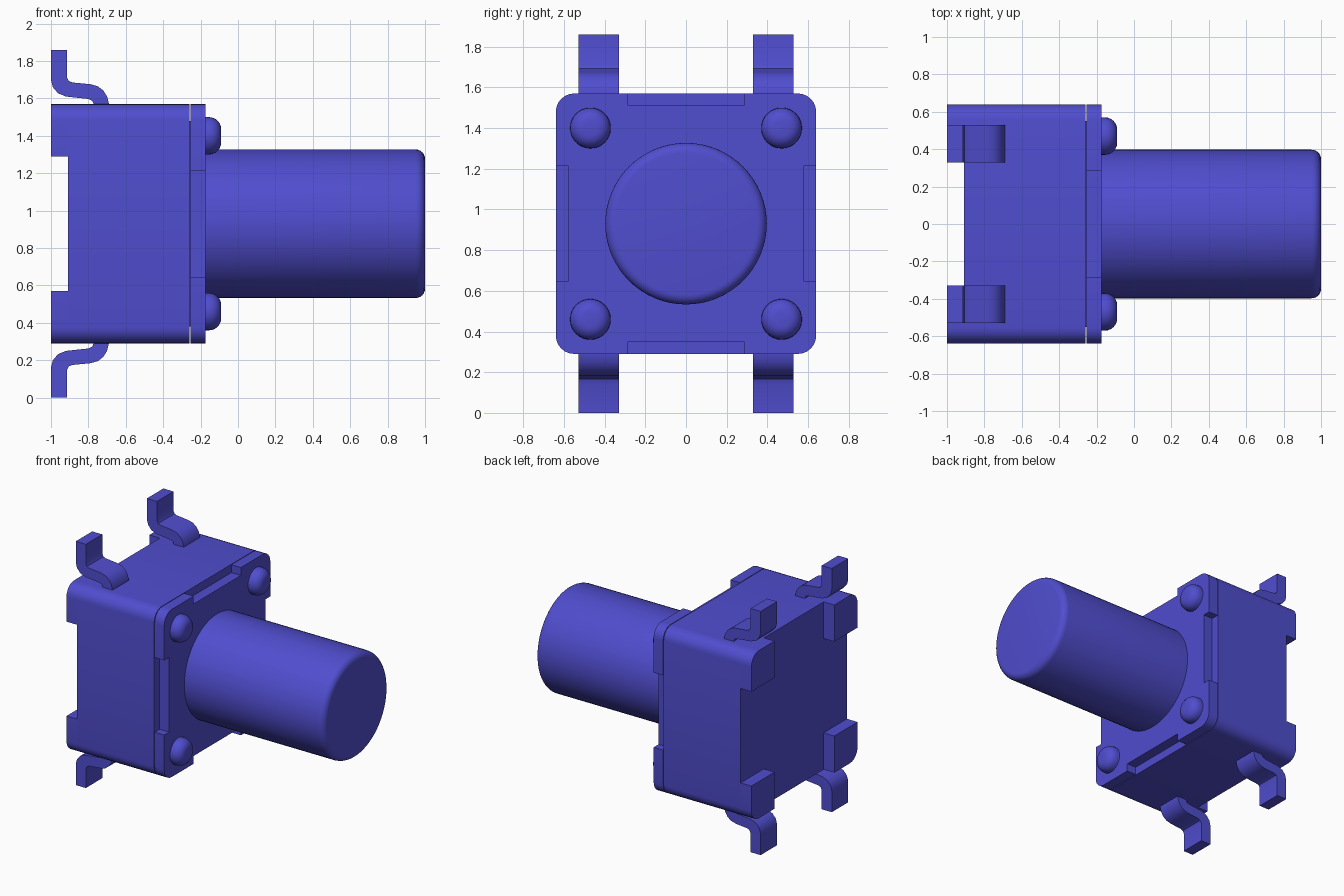
import bpy, bmesh, math
from mathutils import Matrix

if "Cube" in bpy.data.objects:
    bpy.data.objects.remove(bpy.data.objects["Cube"], do_unlink=True)

CZ = 0.93      # height of the button axis
HALF = 0.64    # half width of the housing
R = 0.09       # corner radius of the housing

blue = bpy.data.materials.new("blue")
blue.use_nodes = True
blue.diffuse_color = (0.08, 0.075, 0.62, 1)
blue.node_tree.nodes["Principled BSDF"].inputs["Base Color"].default_value = (0.08, 0.075, 0.62, 1)


def finish(name, bm):
    """Turn a bmesh into a smooth-by-angle object."""
    bmesh.ops.remove_doubles(bm, verts=bm.verts, dist=1e-5)
    bmesh.ops.recalc_face_normals(bm, faces=bm.faces)
    mesh = bpy.data.meshes.new(name)
    bm.to_mesh(mesh)
    bm.free()
    mesh.materials.append(blue)
    obj = bpy.data.objects.new(name, mesh)
    bpy.context.collection.objects.link(obj)
    bpy.ops.object.select_all(action='DESELECT')
    obj.select_set(True)
    bpy.context.view_layer.objects.active = obj
    bpy.ops.object.shade_smooth_by_angle(angle=math.radians(35))
    return obj


def prism(name, points, offset):
    """Extrude a closed flat outline of 3D points along an offset."""
    bm = bmesh.new()
    face = bm.faces.new([bm.verts.new(p) for p in points])
    ext = bmesh.ops.extrude_face_region(bm, geom=[face], use_keep_orig=True)
    moved = [v for v in ext["geom"] if isinstance(v, bmesh.types.BMVert)]
    bmesh.ops.translate(bm, verts=moved, vec=offset)
    return finish(name, bm)


def x_prism(name, outline, x0, x1):
    return prism(name, [(x0, y, CZ + z) for y, z in outline], (x1 - x0, 0, 0))


def lathe(name, profile, y, z, steps):
    """Revolve (x, radius) points about an axis along x."""
    bm = bmesh.new()
    verts = [bm.verts.new((x, r, 0)) for x, r in profile]
    edges = [bm.edges.new(pair) for pair in zip(verts, verts[1:])]
    bmesh.ops.spin(bm, geom=verts + edges, cent=(0, 0, 0), axis=(1, 0, 0),
                   angle=math.tau, steps=steps, use_duplicate=False)
    bmesh.ops.translate(bm, verts=bm.verts, vec=(0, y, z))
    return finish(name, bm)


def rounded_pin(x0, x1, radius, fillet, n=6):
    """Profile of a cylinder with a rounded far rim."""
    pts = [(x0, 0), (x0, radius)]
    for i in range(n + 1):
        a = math.pi / 2 * i / n
        pts.append((x1 - fillet + fillet * math.sin(a), radius - fillet + fillet * math.cos(a)))
    return pts + [(x1, 0)]


def corner(n=6):
    """Rounded corner in the +y +z quadrant."""
    c = HALF - R
    return [(c + R * math.cos(math.pi / 2 * i / n), c + R * math.sin(math.pi / 2 * i / n))
            for i in range(n + 1)]


def four_fold(points):
    """Repeat a quadrant's outline four times around the axis."""
    out = []
    for k in range(4):
        m = Matrix.Rotation(k * math.pi / 2, 2)
        out += [(m[0][0] * y + m[0][1] * z, m[1][0] * y + m[1][1] * z) for y, z in points]
    return out


# Housing, thin inset spacer and notched cover plate
x_prism("housing", four_fold(corner()), -0.91, -0.26)
x_prism("spacer", four_fold([(0.55, 0.55)]), -0.27, -0.24)
notch = [(0.58, 0.285), (HALF, 0.285)] + corner() + [(0.285, HALF), (0.285, 0.58)]
x_prism("cover_plate", four_fold(notch), -0.255, -0.175)

# Push button
lathe("button", rounded_pin(-0.2, 1.0, 0.397, 0.05), 0, CZ, 64)

# Bent lead seen from the side: outer edge, then inner edge
lead = [(-1, 0.93), (-1, 0.77), (-0.99, 0.73), (-0.962, 0.697), (-0.92, 0.68),
        (-0.80, 0.667), (-0.78, 0.658), (-0.772, 0.64), (-0.772, 0.58),
        (-0.69, 0.58), (-0.69, 0.64), (-0.70, 0.68), (-0.72, 0.712), (-0.75, 0.735),
        (-0.79, 0.746), (-0.885, 0.755), (-0.905, 0.763), (-0.915, 0.785), (-0.915, 0.93)]
foot = [(HALF, 0.36)] + corner() + [(0.36, HALF), (0.36, 0.36)]

# Parts repeated at the four corners
for sy, side in ((1, "back"), (-1, "front")):
    for sz, level in ((1, "upper"), (-1, "lower")):
        tag = f"{level}_{side}"
        x_prism(f"foot_{tag}", [(sy * y, sz * z) for y, z in foot], -1.0, -0.91)
        lathe(f"rivet_{tag}", rounded_pin(-0.19, -0.09, 0.1, 0.065), sy * 0.47, CZ + sz * 0.47, 32)
        prism(f"lead_{tag}", [(x, sy * 0.33, CZ + sz * z) for x, z in lead], (0, sy * 0.198, 0))
